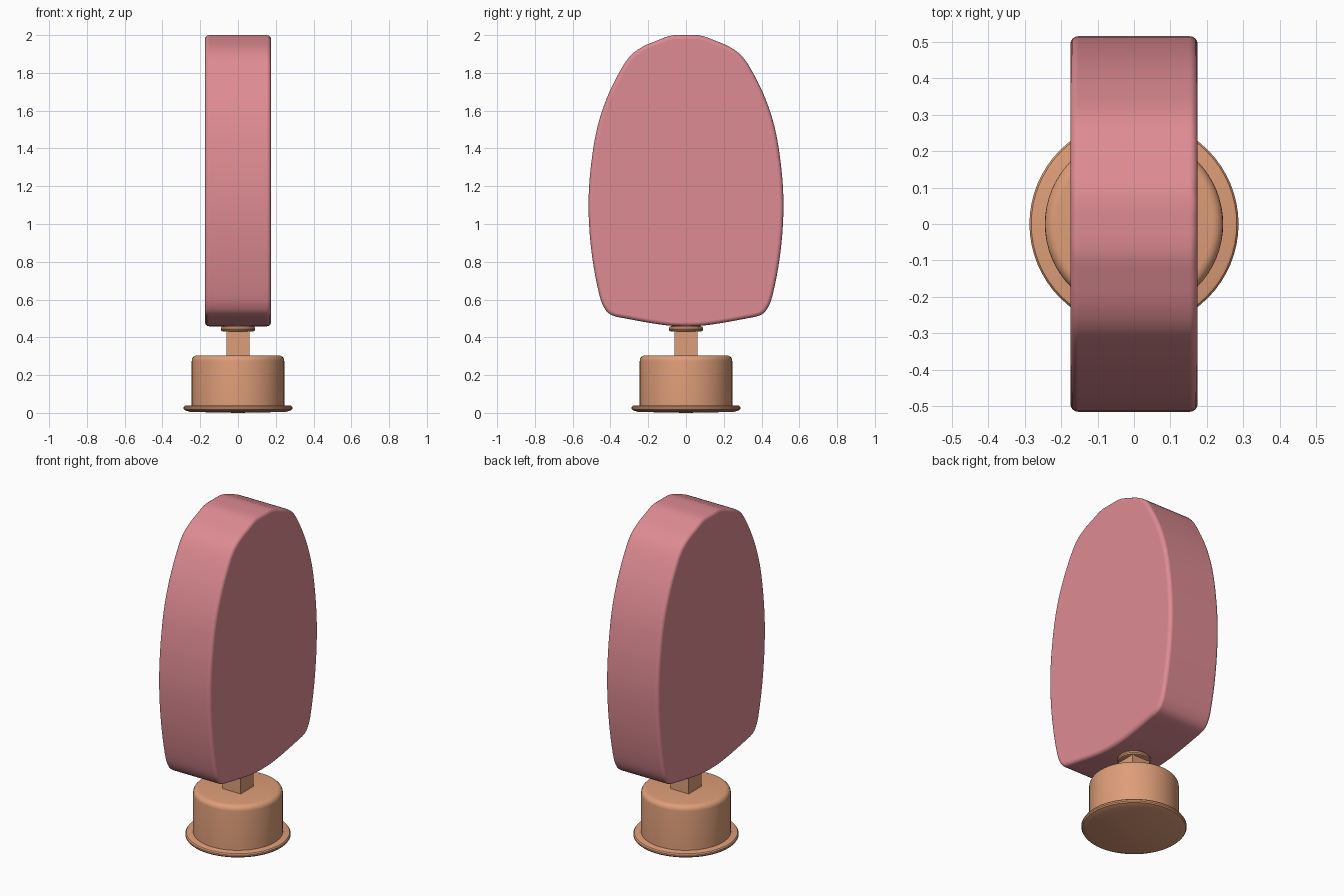
import bpy, bmesh, math
from mathutils import Vector

if "Cube" in bpy.data.objects:
    bpy.data.objects.remove(bpy.data.objects["Cube"])


def material(name, rgb):
    m = bpy.data.materials.new(name)
    m.diffuse_color = (*rgb, 1)
    m.use_nodes = True
    m.node_tree.nodes["Principled BSDF"].inputs["Base Color"].default_value = m.diffuse_color
    return m


pink = material("dusty pink", (0.73, 0.26, 0.29))
tan = material("warm tan", (0.73, 0.34, 0.19))


def finish(bm, name, mat, angle=35):
    bmesh.ops.recalc_face_normals(bm, faces=bm.faces)
    me = bpy.data.meshes.new(name)
    bm.to_mesh(me)
    bm.free()
    ob = bpy.data.objects.new(name, me)
    bpy.context.collection.objects.link(ob)
    me.materials.append(mat)
    bpy.ops.object.select_all(action='DESELECT')
    ob.select_set(True)
    bpy.context.view_layer.objects.active = ob
    bpy.ops.object.shade_smooth_by_angle(angle=math.radians(angle))
    return ob


def lathe(name, profile, mat, sides=64):
    """Spin an (r, z) profile that starts and ends on the axis."""
    bm = bmesh.new()
    vs = [bm.verts.new((r, 0, z)) for r, z in profile]
    es = [bm.edges.new(p) for p in zip(vs, vs[1:])]
    bmesh.ops.spin(bm, geom=vs + es, cent=(0, 0, 0), axis=(0, 0, 1),
                   angle=2 * math.pi, steps=sides, use_duplicate=False)
    bmesh.ops.remove_doubles(bm, verts=bm.verts, dist=1e-4)
    return finish(bm, name, mat)


def arc(cr, cz, rad, a0, a1, n=5):
    return [(cr + rad * math.cos(math.radians(a0 + (a1 - a0) * i / n)),
             cz + rad * math.sin(math.radians(a0 + (a1 - a0) * i / n)))
            for i in range(n + 1)]


# Paddle: half outline (y, z) from top to bottom, mirrored and smoothed
half = [(0.065, 2.0), (0.15, 1.972), (0.23, 1.938), (0.30, 1.885), (0.36, 1.79),
        (0.42, 1.665), (0.47, 1.51), (0.502, 1.32), (0.516, 1.13), (0.51, 0.95),
        (0.49, 0.78), (0.46, 0.63), (0.435, 0.56), (0.395, 0.518),
        (0.31, 0.498), (0.17, 0.473), (0.06, 0.46)]
pts = [Vector(p) for p in half] + [Vector((-y, z)) for y, z in reversed(half)]
outline = []
n = len(pts)
for i in range(n):
    a, b, c, d = (pts[(i + k) % n] for k in (-1, 0, 1, 2))
    for t in (0, 1 / 3, 2 / 3):
        outline.append(0.5 * (2 * b + (c - a) * t + (2 * a - 5 * b + 4 * c - d) * t ** 2
                              + (3 * b - a - 3 * c + d) * t ** 3))
bm = bmesh.new()
face = bm.faces.new([bm.verts.new((-0.175, p.x, min(p.y, 2.0))) for p in outline])
ext = bmesh.ops.extrude_face_region(bm, geom=[face])["geom"]
bmesh.ops.translate(bm, vec=(0.35, 0, 0),
                    verts=[g for g in ext if isinstance(g, bmesh.types.BMVert)])
paddle = finish(bm, "paddle", pink, 60)
bevel = paddle.modifiers.new("rounded rim", 'BEVEL')
bevel.width = 0.022
bevel.segments = 4
bevel.limit_method = 'ANGLE'
bevel.angle_limit = math.radians(60)
bevel.harden_normals = True

# Base drum with rounded top edge
lathe("base_drum", [(0, 0.03), (0.245, 0.03)] + arc(0.215, 0.275, 0.03, 0, 90)
      + [(0, 0.305)], tan)

# Foot flange with rounded lip
lathe("foot_flange", [(0, 0.0), (0.255, 0.005)] + arc(0.274, 0.026, 0.014, -90, 90)
      + [(0, 0.04)], tan)

# Collar under the paddle
lathe("collar", [(0, 0.43), (0.07, 0.43)] + arc(0.078, 0.445, 0.014, -90, 90)
      + [(0.07, 0.48), (0, 0.48)], tan)

# Square neck
bm = bmesh.new()
bmesh.ops.create_cube(bm, size=1)
for v in bm.verts:
    v.co = Vector((v.co.x * 0.122, v.co.y * 0.122, 0.365 + v.co.z * 0.15))
finish(bm, "neck", tan)
